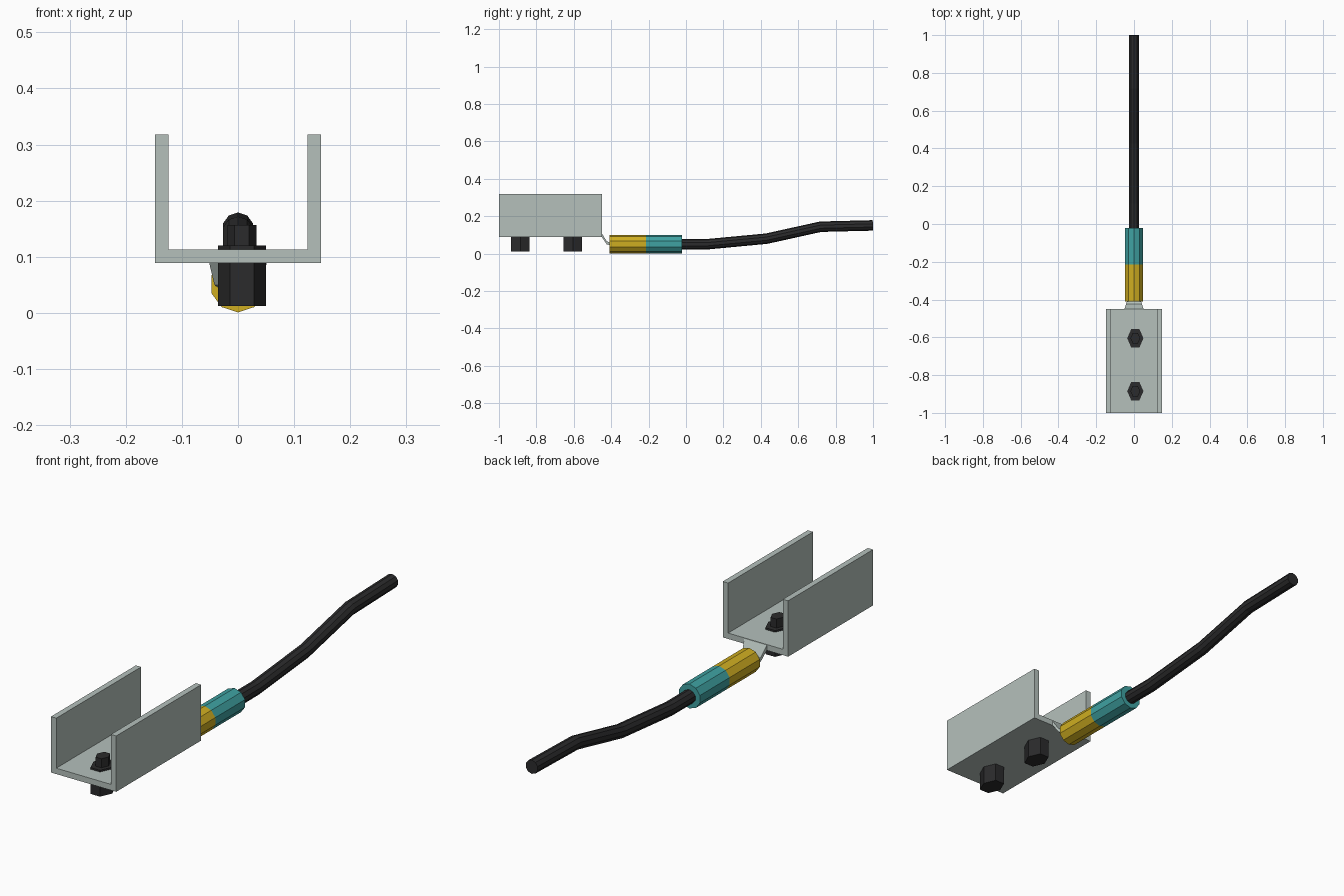
import bpy, bmesh, math
from mathutils import Vector

if "Cube" in bpy.data.objects:
    bpy.data.objects.remove(bpy.data.objects["Cube"])


def material(name, rgb):
    m = bpy.data.materials.new(name)
    m.diffuse_color = (*rgb, 1)
    m.use_nodes = True
    m.node_tree.nodes["Principled BSDF"].inputs["Base Color"].default_value = m.diffuse_color
    return m


GREY = material("pale grey metal", (0.46, 0.53, 0.50))
GOLD = material("gold yellow", (0.62, 0.42, 0.015))
TEAL = material("teal", (0.05, 0.36, 0.36))
BLACK = material("soft black", (0.024, 0.024, 0.025))


def loft(name, rings, mat):
    """Skin a list of equal-length closed rings and cap both ends."""
    bm = bmesh.new()
    vr = [[bm.verts.new(p) for p in r] for r in rings]
    n = len(vr[0])
    for a, b in zip(vr, vr[1:]):
        for i in range(n):
            j = (i + 1) % n
            bm.faces.new((a[i], a[j], b[j], b[i]))
    bm.faces.new(vr[0])
    bm.faces.new(vr[-1])
    bmesh.ops.recalc_face_normals(bm, faces=bm.faces)
    me = bpy.data.meshes.new(name)
    bm.to_mesh(me)
    bm.free()
    me.materials.append(mat)
    ob = bpy.data.objects.new(name, me)
    bpy.context.collection.objects.link(ob)
    return ob


def ring_y(y, z, r, sides=10, tilt=0.0):
    """Ring round the y direction with a vertex on top, tilted along a path."""
    up = Vector((0, -math.sin(tilt), math.cos(tilt)))
    c = Vector((0, y, z))
    return [c + r * (Vector((1, 0, 0)) * math.sin(math.tau * i / sides)
                     + up * math.cos(math.tau * i / sides)) for i in range(sides)]


def hex_z(x, y, z, rx, ry):
    return [(x + rx * math.cos(math.tau * i / 6),
             y + ry * math.sin(math.tau * i / 6), z) for i in range(6)]


# U-shaped channel bracket
W, T, Z0, Z1 = 0.148, 0.024, 0.089, 0.318
u = [(-W, Z0), (W, Z0), (W, Z1), (W - T, Z1), (W - T, Z0 + T),
     (T - W, Z0 + T), (T - W, Z1), (-W, Z1)]
loft("channel_bracket", [[(x, y, z) for x, z in u] for y in (-1.0, -0.45)], GREY)

# Tapered tongue joining bracket and ferrule
sections = [(-0.452, 0.112, 0.092, 0.052), (-0.424, 0.066, 0.050, 0.042),
            (-0.400, 0.056, 0.044, 0.034)]
loft("crimped_tongue",
     [[(-w, y, lo), (w, y, lo), (w, y, hi), (-w, y, hi)] for y, hi, lo, w in sections], GREY)

# Bolts: large hex head and smaller hex tip
for k, y in enumerate((-0.885, -0.605), 1):
    loft(f"bolt_head_{k}", [hex_z(0.007, y, z, 0.043, 0.057) for z in (0.012, 0.12)], BLACK)
    loft(f"bolt_tip_{k}", [hex_z(0.007, y, z, 0.026, 0.033) for z in (0.11, 0.157)], BLACK)

# Two-colour ferrule
loft("ferrule_gold", [ring_y(y, 0.051, 0.05) for y in (-0.41, -0.215)], GOLD)
loft("ferrule_teal", [ring_y(y, 0.051, 0.05) for y in (-0.215, -0.022)], TEAL)

# Bent cable
path = [(-0.06, 0.05), (0.11, 0.05), (0.43, 0.08), (0.72, 0.144), (0.999, 0.151)]
rings = []
for i, (y, z) in enumerate(path):
    a, b = path[max(i - 1, 0)], path[min(i + 1, len(path) - 1)]
    rings.append(ring_y(y, z, 0.028, 10, math.atan2(b[1] - a[1], b[0] - a[0])))
loft("cable", rings, BLACK)
